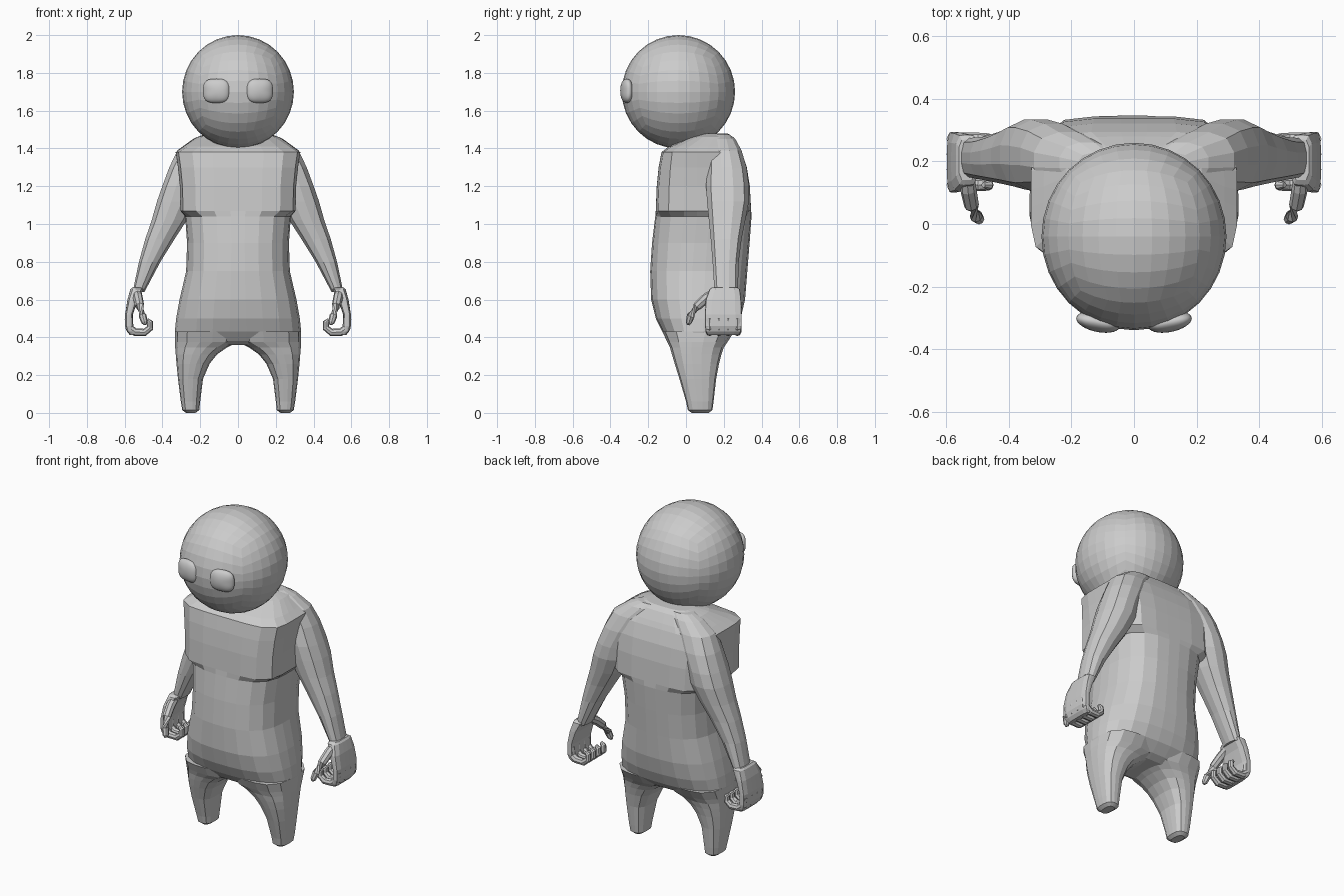
import bpy, bmesh, math
from mathutils import Vector

if "Cube" in bpy.data.objects:
    bpy.data.objects.remove(bpy.data.objects["Cube"], do_unlink=True)

grey = bpy.data.materials.new("plain_grey")
grey.use_nodes = True
grey.diffuse_color = (0.6, 0.6, 0.6, 1)
grey.node_tree.nodes["Principled BSDF"].inputs["Base Color"].default_value = (0.6, 0.6, 0.6, 1)


def finish(bm, name, mirror=False, smooth=False):
    bmesh.ops.recalc_face_normals(bm, faces=bm.faces[:])
    for f in bm.faces:
        f.smooth = smooth
    mesh = bpy.data.meshes.new(name)
    bm.to_mesh(mesh)
    bm.free()
    mesh.materials.append(grey)
    ob = bpy.data.objects.new(name, mesh)
    bpy.context.collection.objects.link(ob)
    if mirror:
        ob.modifiers.new("mirror", 'MIRROR').use_clip = False
    return ob


def loft(bm, rings):
    rows = [[bm.verts.new(p) for p in ring] for ring in rings]
    n = len(rows[0])
    for a, b in zip(rows, rows[1:]):
        for i in range(n):
            j = (i + 1) % n
            bm.faces.new((a[i], a[j], b[j], b[i]))
    bm.faces.new(rows[0][::-1])
    bm.faces.new(rows[-1])


def section(z, x0, x1, y0, y1, power=3, sides=16):
    """Horizontal rounded-box ring filling the given bounds."""
    ring = []
    for i in range(sides):
        a = math.tau * (i + 0.5) / sides
        c, s = math.cos(a), math.sin(a)
        r = (abs(c) ** power + abs(s) ** power) ** (-1 / power)
        ring.append(((x0 + x1) / 2 + c * r * (x1 - x0) / 2,
                     (y0 + y1) / 2 + s * r * (y1 - y0) / 2, z))
    return ring


def tube(bm, path, radii, sides=8):
    pts = [Vector(p) for p in path]
    rings = []
    for i, p in enumerate(pts):
        t = (pts[min(i + 1, len(pts) - 1)] - pts[max(i - 1, 0)]).normalized()
        side = Vector((0, 1, 0)) if abs(t.y) < 0.5 else Vector((1, 0, 0))
        u = (side - t * side.dot(t)).normalized()
        v = t.cross(u)
        rings.append([p + (u * math.cos(k * math.tau / sides)
                           + v * math.sin(k * math.tau / sides)) * radii[i]
                      for k in range(sides)])
    loft(bm, rings)


def cube_ball(bm, cuts):
    bmesh.ops.create_cube(bm, size=2)
    bmesh.ops.subdivide_edges(bm, edges=bm.edges[:], cuts=cuts, use_grid_fill=True)
    for v in bm.verts:
        v.co = Vector([math.tan(c * math.pi / 4) for c in v.co]).normalized()


# torso: height, half width, front, back, squareness
bm = bmesh.new()
torso = [(.36, .26, -.05, .17, 2.5), (.38, .325, -.085, .21, 2.5),
         (.43, .335, -.125, .26, 2.7), (.5, .328, -.16, .29, 2.7),
         (.6, .31, -.185, .313, 2.7), (.75, .275, -.19, .325, 2.7),
         (.9, .27, -.18, .337, 2.8), (1.04, .28, -.163, .347, 3),
         (1.07, .305, -.16, .345, 5), (1.2, .308, -.155, .338, 5),
         (1.3, .318, -.145, .322, 5), (1.38, .33, -.13, .295, 5),
         (1.41, .29, -.09, .28, 4), (1.46, .22, .02, .25, 3),
         (1.48, .14, .08, .22, 3)]
loft(bm, [section(z, -w, w, f, b, p, 24) for z, w, f, b, p in torso])
finish(bm, "torso")

# legs
bm = bmesh.new()
leg = [(0, .225, .275, .03, .12), (.015, .205, .295, .01, .14),
       (.06, .2, .303, 0, .146), (.18, .185, .318, -.035, .16),
       (.26, .15, .326, -.06, .175), (.31, .11, .33, -.075, .188),
       (.345, .06, .333, -.085, .2), (.375, .0, .335, -.1, .22),
       (.43, .0, .333, -.125, .255)]
loft(bm, [section(*r) for r in leg])
finish(bm, "legs", mirror=True)

# arms with shoulders
bm = bmesh.new()
arm = [(.64, .495, .558, .15, .275), (.8, .41, .525, .14, .28),
       (.92, .335, .492, .13, .295), (1.02, .27, .458, .12, .315),
       (1.12, .22, .43, .11, .335), (1.2, .2, .402, .105, .335),
       (1.3, .15, .365, .11, .322), (1.39, .1, .322, .115, .295),
       (1.45, .06, .24, .13, .262), (1.475, .04, .18, .15, .23)]
loft(bm, [section(*r, 2.6, 12) for r in arm])
finish(bm, "arms", mirror=True)

# palms
bm = bmesh.new()
palm = [(.665, .51, .56, .14, .27), (.655, .5, .57, .125, .285),
        (.6, .53, .585, .105, .292), (.52, .557, .598, .1, .295),
        (.46, .557, .598, .1, .295), (.43, .55, .588, .105, .29),
        (.412, .545, .572, .115, .28)]
loft(bm, [section(*r, 5) for r in palm])
finish(bm, "palms", mirror=True)

# curled fingers
bm = bmesh.new()
curl = [(.578, .5), (.574, .45), (.545, .428), (.495, .426),
        (.465, .45), (.466, .48), (.482, .494)]
for y in (.125, .174, .223, .272):
    tube(bm, [(x, y, z) for x, z in curl], [.022, .022, .021, .02, .018, .016, .009])
finish(bm, "fingers", mirror=True)

# thumbs
bm = bmesh.new()
tube(bm, [(.535, .16, .64), (.53, .11, .61), (.52, .06, .565), (.505, .025, .515),
          (.495, .015, .48), (.49, .012, .467)], [.024, .026, .024, .021, .017, .008])
finish(bm, "thumbs", mirror=True)

# head
bm = bmesh.new()
cube_ball(bm, 7)
for v in bm.verts:
    v.co = (v.co.x * .296, v.co.y * .3 - .04, v.co.z * .3 + 1.7)
finish(bm, "head")

# eyes: squarish domes
bm = bmesh.new()
cube_ball(bm, 7)
for v in bm.verts:
    x, y, z = v.co
    r = math.hypot(x, z)
    k = r / max((abs(x) ** 3 + abs(z) ** 3) ** (1 / 3), 1e-6)
    v.co = (x * k * .07 + .115, y * .032 - .314 + x * .012, z * k * .064 + 1.705)
finish(bm, "eyes", mirror=True, smooth=True)
